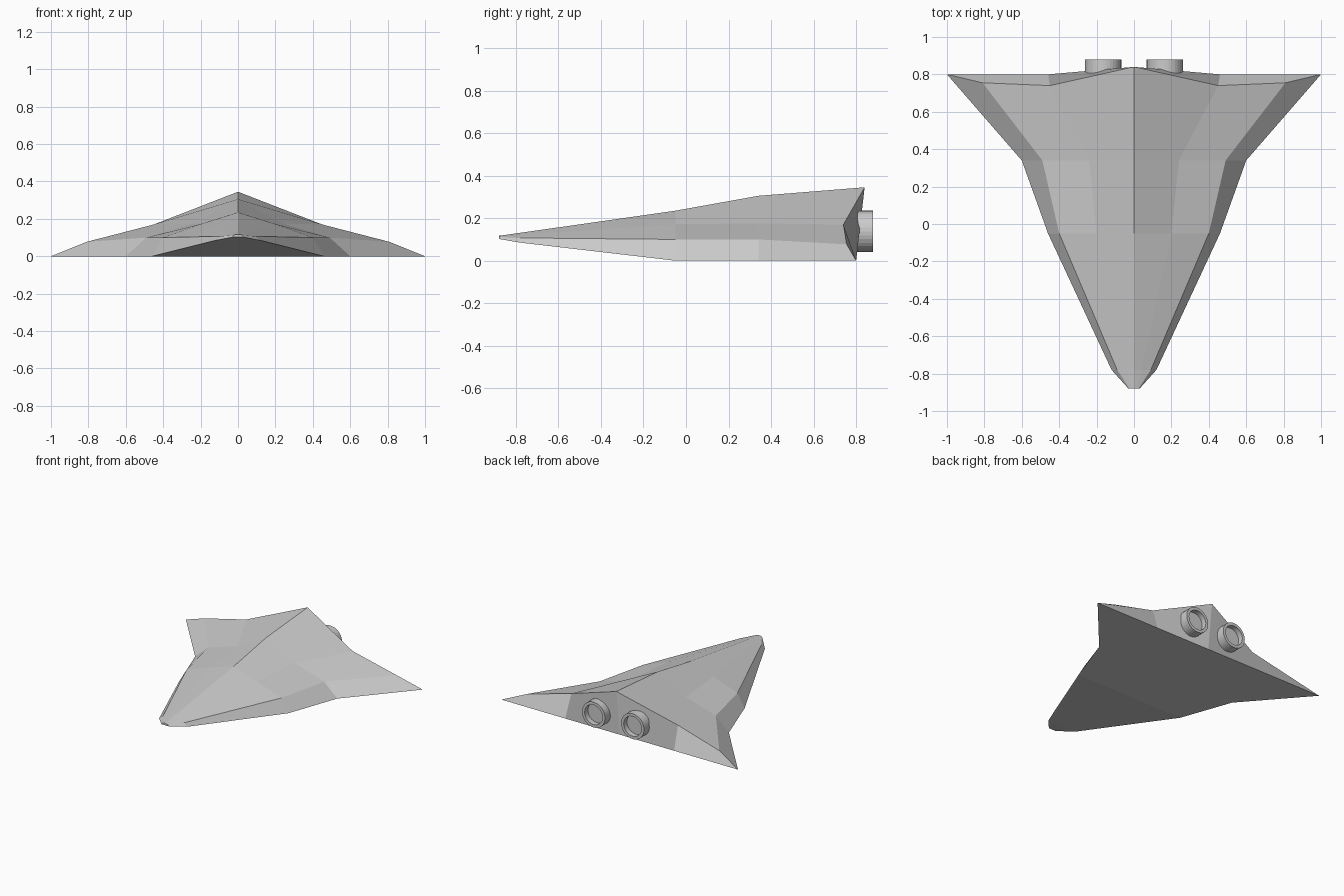
import bpy, bmesh, math
from mathutils import Matrix

if "Cube" in bpy.data.objects:
    bpy.data.objects.remove(bpy.data.objects["Cube"])

# Half cross-sections, nose to tail: ridge, shoulder, crease, chine
sections = [
    [(0, -.88, .117), (.012, -.88, .116), (.025, -.88, .112), (.03, -.88, .102)],
    [(0, -.78, .131), (.04, -.78, .121), (.09, -.78, .107), (.12, -.78, .085)],
    [(0, -.05, .235), (.20, -.05, .172), (.40, -.05, .10), (.46, -.05, 0)],
    [(0, .34, .305), (.24, .34, .175), (.49, .34, .10), (.60, .34, 0)],
    [(0, .84, .345), (.45, .74, .17), (.81, .755, .077), (1, .80, 0)],
]


def add_object(name, bm):
    bmesh.ops.recalc_face_normals(bm, faces=bm.faces)
    mesh = bpy.data.meshes.new(name)
    bm.to_mesh(mesh)
    bm.free()
    ob = bpy.data.objects.new(name, mesh)
    bpy.context.collection.objects.link(ob)
    return ob


# Hull: skin the sections, then mirror across x
bm = bmesh.new()
rings = []
for s in sections:
    ring = [bm.verts.new(p) for p in s]
    y = .80 if s is sections[-1] else s[0][1]
    ring.append(bm.verts.new((0, y, s[3][2])))      # keel point
    rings.append(ring)
stern_mid = bm.verts.new((.46, .80, 0))
for a, b in zip(rings, rings[1:]):
    for i in range(4):
        face = [a[i], a[i + 1], b[i + 1], b[i]]
        if b is rings[-1] and i == 3:
            face.insert(3, stern_mid)
        bm.faces.new(face)
bm.faces.new(rings[0])                              # nose cap
ridge, shoulder, crease, tip, keel = rings[-1]
bm.faces.new([ridge, shoulder, stern_mid, keel])    # stern panels
bm.faces.new([shoulder, crease, tip, stern_mid])
bmesh.ops.recalc_face_normals(bm, faces=bm.faces)
geom = bm.verts[:] + bm.edges[:] + bm.faces[:]
bmesh.ops.mirror(bm, geom=geom, axis='X', merge_dist=.001)
add_object("hull", bm)

# Engine nozzles: cylinders with a recessed rear face
for side, x in (("left", -.165), ("right", .165)):
    bm = bmesh.new()
    place = Matrix.Translation((x, .79, .138)) @ Matrix.Rotation(math.pi / 2, 4, 'X')
    bmesh.ops.create_cone(bm, cap_ends=True, segments=32, radius1=.097,
                          radius2=.097, depth=.18, matrix=place)
    cap = max(bm.faces, key=lambda f: f.calc_center_median().y)
    bmesh.ops.inset_region(bm, faces=[cap], thickness=.022)
    inner = bmesh.ops.extrude_discrete_faces(bm, faces=[cap])["faces"][0]
    bmesh.ops.translate(bm, verts=inner.verts, vec=(0, -.04, 0))
    add_object(side + "_engine_nozzle", bm)
